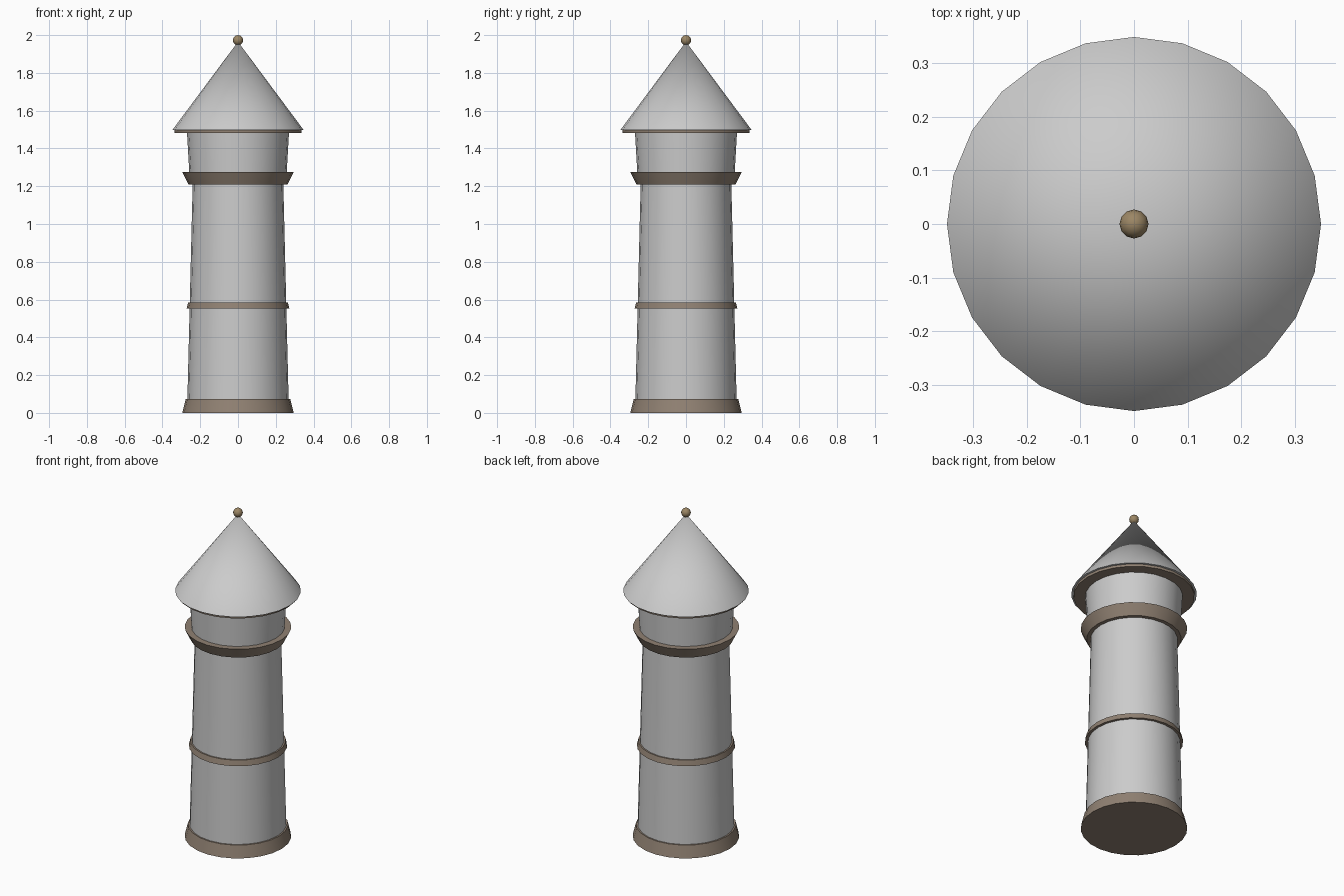
import bpy, math

if "Cube" in bpy.data.objects:
    bpy.data.objects.remove(bpy.data.objects["Cube"])

SIDES = 24


def material(name, rgb):
    m = bpy.data.materials.new(name)
    m.diffuse_color = (*rgb, 1)
    m.use_nodes = True
    m.node_tree.nodes["Principled BSDF"].inputs["Base Color"].default_value = m.diffuse_color
    return m


BROWN = material("brown_stone", (0.28, 0.22, 0.17))
GOLD = material("brass", (0.33, 0.24, 0.13))


def finish(name, mat):
    ob = bpy.context.object
    ob.name = name
    bpy.ops.object.shade_smooth_by_angle(angle=math.radians(35))
    if mat:
        ob.data.materials.append(mat)
    return ob


def frustum(name, z0, z1, r0, r1, mat=None):
    """Tapered round section from height z0 to z1."""
    bpy.ops.mesh.primitive_cone_add(
        vertices=SIDES, radius1=r0, radius2=r1, depth=z1 - z0,
        location=(0, 0, (z0 + z1) / 2))
    return finish(name, mat)


# Tower walls
frustum("lower_wall", 0.07, 1.21, 0.268, 0.240)
frustum("upper_wall", 1.24, 1.485, 0.256, 0.270)

# Stone bands
frustum("base_plinth", 0.0, 0.073, 0.295, 0.277, BROWN)
frustum("middle_band", 0.552, 0.585, 0.272, 0.264, BROWN)
frustum("flared_ledge", 1.21, 1.276, 0.262, 0.295, BROWN)

# Roof with eave trim and finial
frustum("eave_trim", 1.482, 1.498, 0.335, 0.335, BROWN)
frustum("roof", 1.497, 1.965, 0.348, 0.0)
bpy.ops.mesh.primitive_uv_sphere_add(segments=12, ring_count=8, radius=0.027,
                                     location=(0, 0, 1.973))
finish("finial_ball", GOLD)
